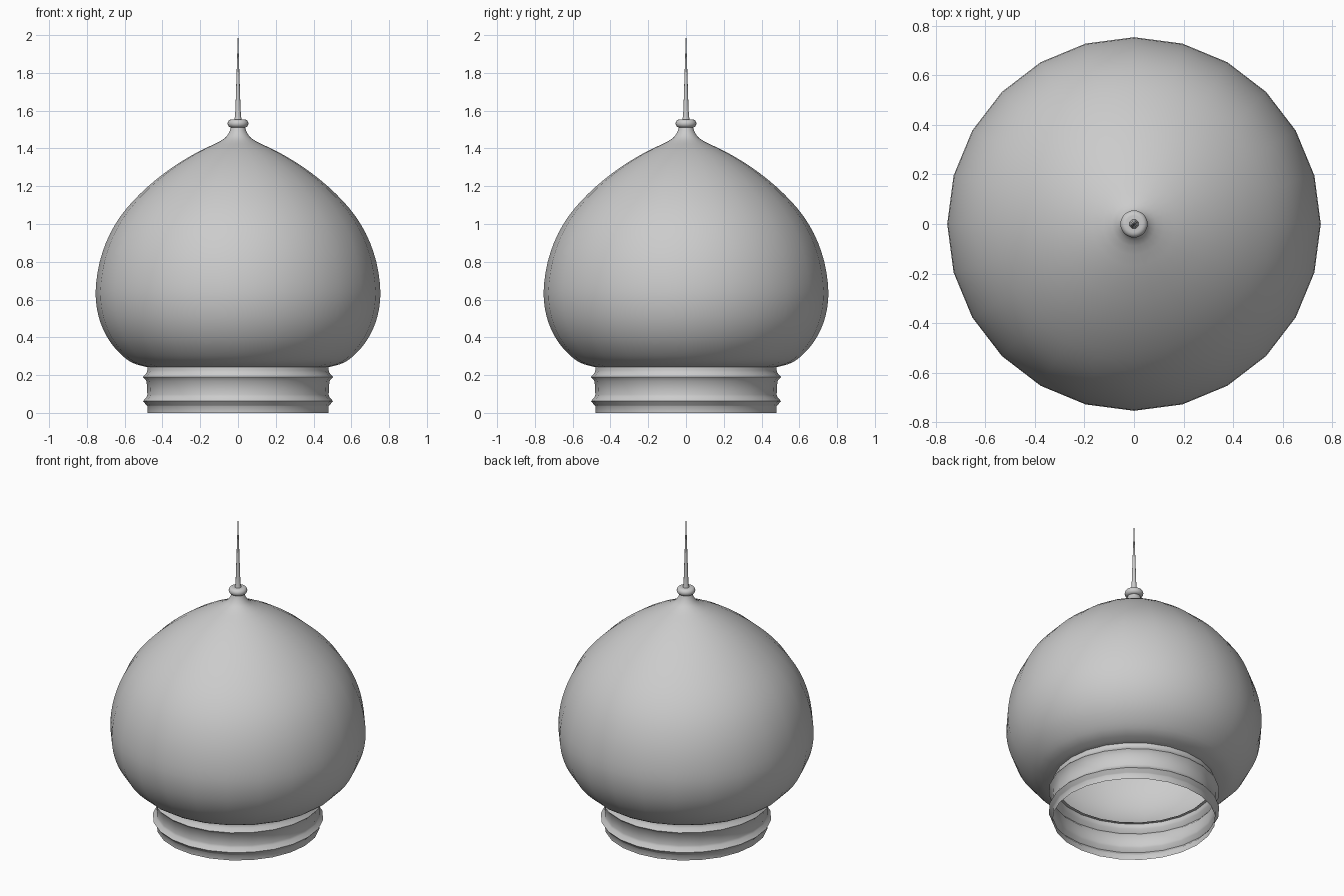
import bpy, math

cube = bpy.data.objects.get("Cube")
if cube:
    bpy.data.objects.remove(cube, do_unlink=True)

SIDES = 24

grey = bpy.data.materials.new("plain_grey")
grey.use_nodes = True
colour = (0.6, 0.6, 0.6, 1.0)
grey.diffuse_color = colour
grey.node_tree.nodes["Principled BSDF"].inputs["Base Color"].default_value = colour


def smooth_profile(points, steps):
    """Catmull-Rom curve through the (radius, height) points."""
    pts = [points[0]] + points + [points[-1]]
    out = []
    for a, b, c, d in zip(pts, pts[1:], pts[2:], pts[3:]):
        for i in range(steps):
            t = i / steps
            out.append(tuple(
                0.5 * (2 * q + (r - p) * t + (2 * p - 5 * q + 4 * r - s) * t ** 2
                       + (3 * q - p - 3 * r + s) * t ** 3)
                for p, q, r, s in zip(a, b, c, d)))
    return out + [points[-1]]


def lathe(name, profile, sides=SIDES, angle=40):
    """Turn a (radius, height) profile, listed upwards, around the z axis."""
    verts = [(r * math.sin(math.tau * k / sides), r * math.cos(math.tau * k / sides), z)
             for r, z in profile for k in range(sides)]
    faces = []
    for row in range(len(profile) - 1):
        for k in range(sides):
            a, b = row * sides + k, row * sides + (k + 1) % sides
            faces.append((b, a, a + sides, b + sides))
    mesh = bpy.data.meshes.new(name)
    mesh.from_pydata(verts, [], faces)
    mesh.materials.append(grey)
    obj = bpy.data.objects.new(name, mesh)
    bpy.context.collection.objects.link(obj)
    bpy.ops.object.select_all(action="DESELECT")
    obj.select_set(True)
    bpy.context.view_layer.objects.active = obj
    bpy.ops.object.shade_smooth_by_angle(angle=math.radians(angle))
    return obj


# Open drum with two pointed ridges
drum = [(0.48, 0), (0.48, 0.035)]
for z in (0.062, 0.19):
    drum += [(0.484, z - 0.022), (0.503, z), (0.484, z + 0.022), (0.48, z + 0.035)]
drum += [(0.48, 0.243)]
lathe("drum", drum)

# Onion dome with a small inner lip and a concave neck
dome = [(0.485, 0.243), (0.565, 0.268), (0.635, 0.325), (0.695, 0.405), (0.738, 0.51),
        (0.754, 0.64), (0.732, 0.8), (0.677, 0.95), (0.592, 1.08), (0.475, 1.2),
        (0.347, 1.3), (0.215, 1.38), (0.088, 1.442), (0.05, 1.48), (0.036, 1.515)]
lathe("dome", [(0.46, 0.243)] + smooth_profile(dome, 3), angle=50)

# Rounded finial bead
bead = [(0.033 + 0.022 * math.cos(a), 1.532 + 0.022 * math.sin(a))
        for a in (math.pi * (i / 10 - 0.5) for i in range(11))]
lathe("finial_bead", [(0.001, 1.51)] + bead + [(0.001, 1.554)], angle=60)

# Needle spire
lathe("spire", [(0.02, 1.55), (0.016, 1.57), (0.0135, 1.61), (0.0008, 2.0)], sides=12)
